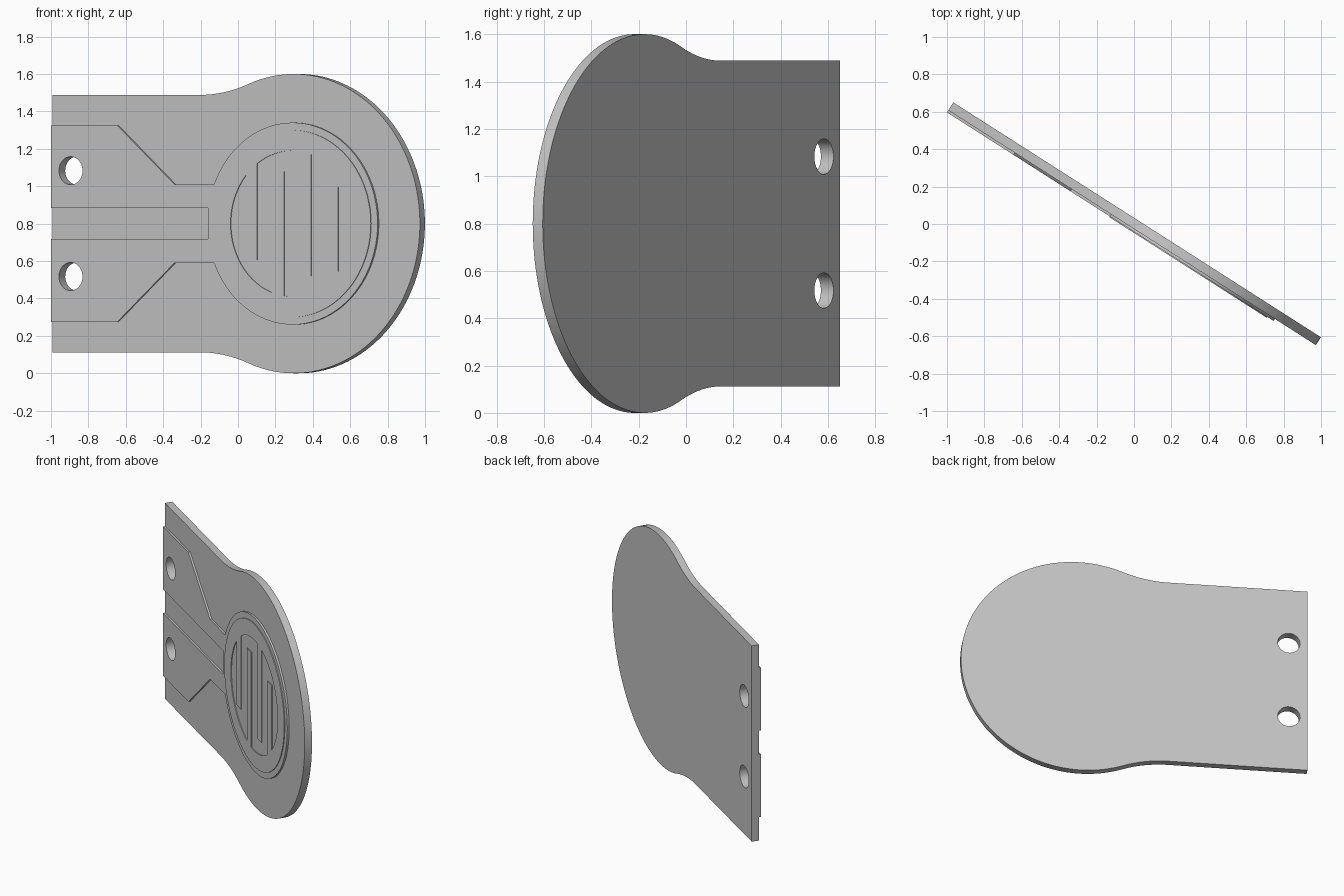
import bpy, bmesh
from math import radians, cos, sin, asin, atan2, sqrt, pi

if "Cube" in bpy.data.objects:
    bpy.data.objects.remove(bpy.data.objects["Cube"], do_unlink=True)

grey = bpy.data.materials.new("plain grey")
grey.use_nodes = True
colour = (0.55, 0.55, 0.55, 1)
grey.diffuse_color = colour
grey.node_tree.nodes["Principled BSDF"].inputs["Base Color"].default_value = colour

# Shared dimensions: the plate is drawn flat (length, height), then turned
TURN = radians(-32.57)
MID = 0.8             # mid height, also the radius of the rounded end
HEAD = 1.532          # centre of the rounded end along the length
PLATE, TRACE, COMB = 0.05, 0.063, 0.068   # front surface of each layer


def arc(cx, cz, r, a0, a1, n):
    return [(cx + r * cos(a0 + (a1 - a0) * i / n),
             cz + r * sin(a0 + (a1 - a0) * i / n)) for i in range(n + 1)]


def circle(cx, cz, r, n):
    return arc(cx, cz, r, 0, 2 * pi, n)[:-1]


def prism(name, profile, back, front):
    """Extrude a flat profile between two depths and place it on the plate."""
    bm = bmesh.new()
    face = bm.faces.new([bm.verts.new((u, -back, z)) for u, z in profile])
    grown = bmesh.ops.extrude_face_region(bm, geom=[face], use_keep_orig=True)
    for v in grown["geom"]:
        if isinstance(v, bmesh.types.BMVert):
            v.co.y = -front
    bmesh.ops.recalc_face_normals(bm, faces=bm.faces)
    mesh = bpy.data.meshes.new(name)
    bm.to_mesh(mesh)
    bm.free()
    mesh.materials.append(grey)
    obj = bpy.data.objects.new(name, mesh)
    bpy.context.collection.objects.link(obj)
    obj.location = (-0.966, 0.65, 0)
    obj.rotation_euler.z = TURN
    return obj


def activate(obj):
    bpy.ops.object.select_all(action="DESELECT")
    obj.select_set(True)
    bpy.context.view_layer.objects.active = obj


def cut(obj, profile):
    cutter = prism("cutter", profile, -0.1, 0.2)
    cutter.hide_render = True
    bpy.context.view_layer.update()
    mod = obj.modifiers.new("cut", "BOOLEAN")
    mod.operation, mod.solver, mod.object = "DIFFERENCE", "EXACT", cutter
    activate(obj)
    bpy.ops.object.modifier_apply(modifier=mod.name)
    bpy.data.objects.remove(cutter, do_unlink=True)


# Base plate: straight tail, hollow shoulders and a round head
half, fillet = 0.688, 0.86
reach = sqrt((MID + fillet) ** 2 - (half + fillet) ** 2)
meet = atan2(half + fillet, -reach)
shoulder = arc(HEAD - reach, MID + half + fillet, fillet, -pi / 2, meet - pi, 16)
shoulder = [(0, MID + half)] + shoulder[:-1]
lower = [(u, 2 * MID - z) for u, z in reversed(shoulder)]
outline = shoulder + arc(HEAD, MID, MID, meet, -meet, 96) + lower
plate = prism("base_plate", outline, 0, PLATE)

# Raised track: two pads, a slot between them, and a disc
neck, disc = 0.21, 0.54
a = pi - asin(neck / disc)
pad = [(0.996, 0.083), (0, 0.083), (0, 0.525), (0.421, 0.525), (0.783, neck)]
track_outline = ([(u, MID + z) for u, z in pad] + arc(HEAD, MID, disc, a, -a, 80)
                 + [(u, MID - z) for u, z in reversed(pad)])
track = prism("raised_track", track_outline, PLATE, TRACE)

# Mounting holes through plate and track
for part in (plate, track):
    for side in (-1, 1):
        cut(part, circle(0.125, MID + side * 0.283, 0.075, 40))

# Thin ring on the disc, with fingers reaching in from above and below
inner = 0.39
ring = prism("disc_ring", circle(HEAD, MID, 0.5, 80), TRACE, COMB)
cut(ring, circle(HEAD, MID, inner, 80))
parts = [plate, track, ring]
for i, (offset, free_end) in enumerate([(-0.257, -0.195), (-0.087, 0.28),
                                        (0.087, -0.28), (0.257, 0.195)]):
    root = 1 if free_end < 0 else -1
    u0, u1 = offset - 0.035, offset + 0.035
    ends = [(u, root * sqrt((inner + 0.005) ** 2 - u * u)) for u in (u1, u0)]
    bar = [(u0, free_end), (u1, free_end)] + ends
    parts.append(prism(f"finger_{i + 1}", [(HEAD + u, MID + z) for u, z in bar],
                       TRACE, COMB))

for part in parts:
    activate(part)
    bpy.ops.object.shade_smooth_by_angle(angle=radians(30))
